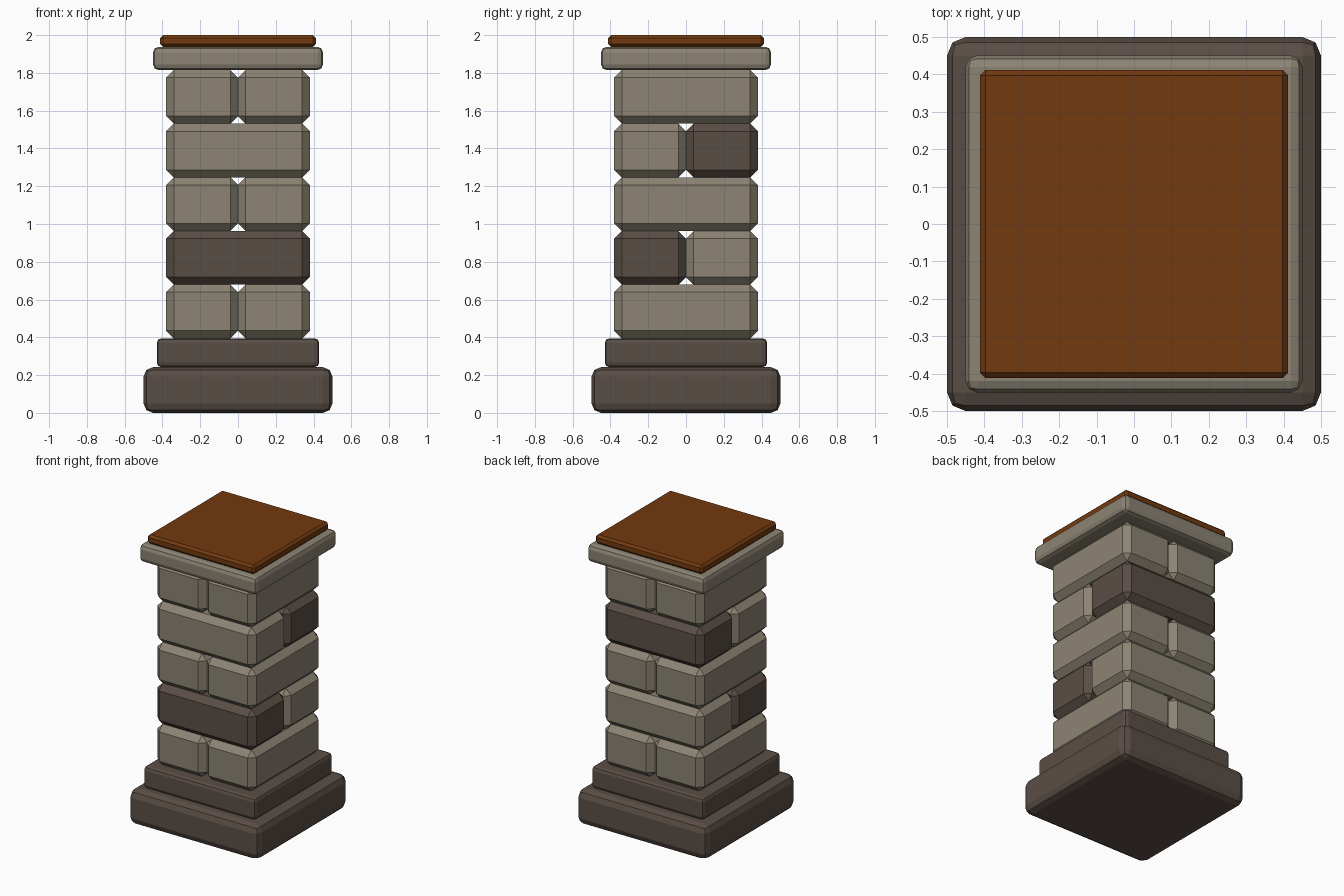
import bpy
import bmesh

if "Cube" in bpy.data.objects:
    bpy.data.objects.remove(bpy.data.objects["Cube"])


def material(name, colour):
    m = bpy.data.materials.new(name)
    m.diffuse_color = (*colour, 1.0)
    m.use_nodes = True
    m.node_tree.nodes["Principled BSDF"].inputs["Base Color"].default_value = m.diffuse_color
    return m


LIGHT = material("light_stone", (0.263, 0.231, 0.174))
DARK = material("dark_stone", (0.102, 0.076, 0.061))
RUST = material("rust_brown", (0.171, 0.042, 0.0044))


def block(name, x, y, z, mat, bevel, segments=1):
    """Bevelled box from (min, max) ranges on each axis."""
    bm = bmesh.new()
    bmesh.ops.create_cube(bm, size=1)
    for v in bm.verts:
        v.co = [r[0] if c < 0 else r[1] for c, r in zip(v.co, (x, y, z))]
    bmesh.ops.bevel(bm, geom=bm.edges[:], offset=bevel, segments=segments,
                    profile=0.5, affect='EDGES')
    mesh = bpy.data.meshes.new(name)
    bm.to_mesh(mesh)
    bm.free()
    mesh.materials.append(mat)
    obj = bpy.data.objects.new(name, mesh)
    bpy.context.collection.objects.link(obj)
    return obj


def slab(name, half, z, mat, bevel, segments=1):
    return block(name, (-half, half), (-half, half), z, mat, bevel, segments)


# Stepped base
slab("base", 0.50, (0.0, 0.242), DARK, 0.05, 2)
slab("plinth", 0.43, (0.242, 0.395), DARK, 0.025, 2)

# Five courses of paired stones, the joint turning a quarter each course
HALF, BOTTOM, HEIGHT = 0.38, 0.395, 0.284
full, halves = (-HALF, HALF), ((-HALF, 0.0), (0.0, HALF))
dark_stones = {(1, 0), (3, 1)}      # (course, side)
for course in range(5):
    z0 = BOTTOM + course * HEIGHT
    for side, span in enumerate(halves):
        x, y = (span, full) if course % 2 == 0 else (full, span)
        mat = DARK if (course, side) in dark_stones else LIGHT
        block(f"stone_{course + 1}_{side + 1}", x, y, (z0, z0 + HEIGHT), mat, 0.04)

# Cap stone and top plate
slab("cap", 0.45, (1.815, 1.938), LIGHT, 0.03, 2)
slab("top_plate", 0.412, (1.938, 2.0), RUST, 0.015)
